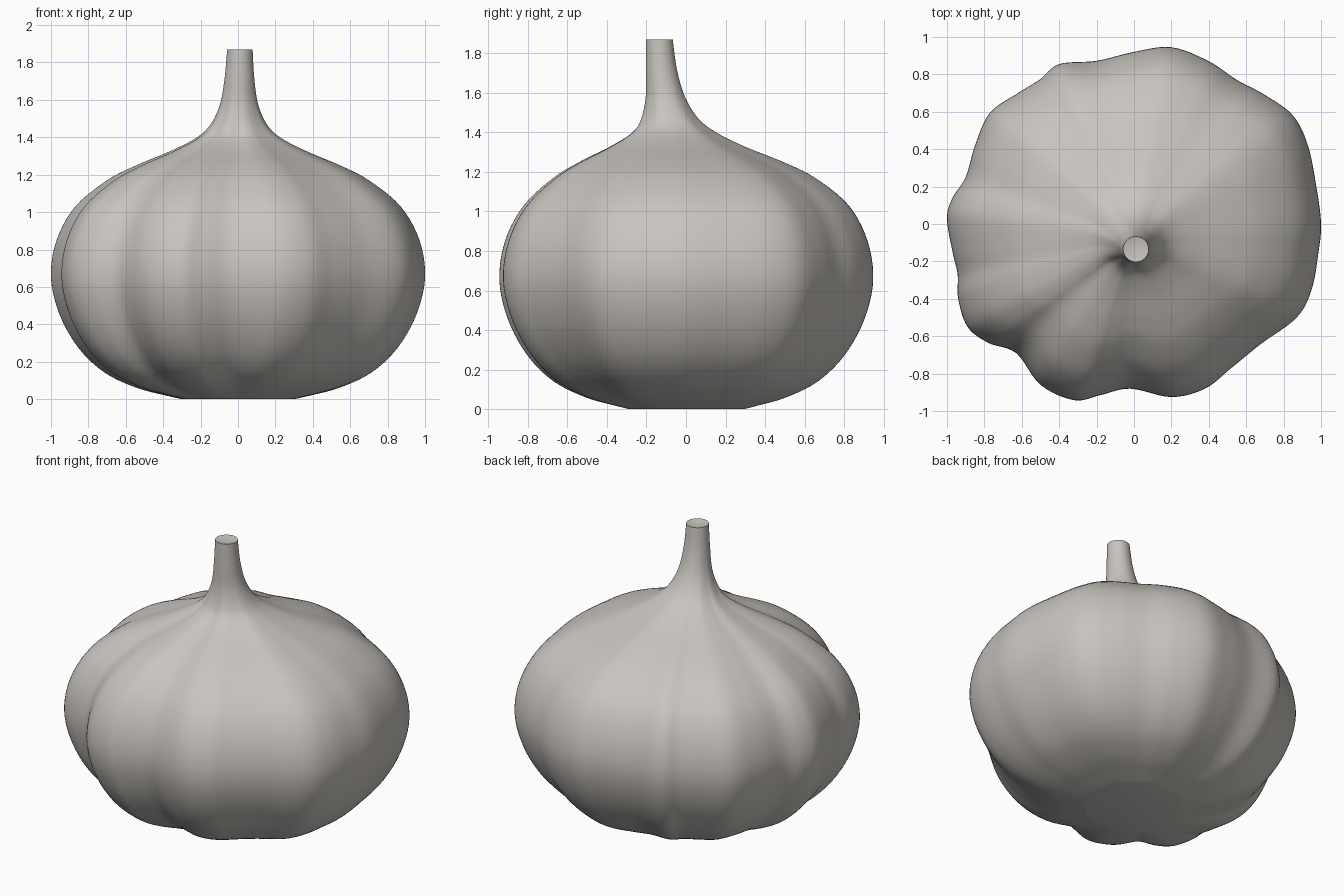
import bpy, bmesh, math

if "Cube" in bpy.data.objects:
    bpy.data.objects.remove(bpy.data.objects["Cube"])

# Lobed outline at the widest height, seen from above
OUTLINE = [(1, 0), (.975, .2), (.93, .42), (.85, .58), (.7, .69), (.55, .77), (.4, .87),
           (.2, .945), (0, .92), (-.2, .872), (-.4, .855), (-.5, .775), (-.62, .7),
           (-.77, .595), (-.85, .42), (-.9, .25), (-.97, .14), (-1, .03), (-.97, -.15),
           (-.943, -.27), (-.94, -.4), (-.89, -.55), (-.78, -.635), (-.63, -.69),
           (-.5, -.86), (-.32, -.942), (-.18, -.915), (-.02, -.88), (.2, -.925),
           (.38, -.88), (.52, -.77), (.68, -.64), (.87, -.5), (.95, -.35), (.985, -.16)]

# Rings: height, radius, centre y, lobe strength
PROFILE = [(0.0, .30, 0, .4), (.018, .38, 0, .8), (.06, .54, 0, 1.15), (.14, .71, 0, 1.2),
           (.27, .85, 0, 1.15), (.45, .953, 0, 1.05), (.65, 1.0, 0, 1), (.85, .97, 0, 1),
           (1.03, .87, 0, 1), (1.17, .70, -.01, 1), (1.25, .545, -.025, .95),
           (1.33, .355, -.045, .9), (1.40, .222, -.06, .7), (1.47, .150, -.083, .45),
           (1.58, .101, -.105, .2), (1.72, .079, -.125, .05), (1.87, .068, -.135, 0)]


def spline(points, steps, closed):
    """Smooth curve through the points."""
    n = len(points)
    pick = (lambda i: points[i % n]) if closed else (lambda i: points[max(0, min(n - 1, i))])
    out = []
    for i in range(n if closed else n - 1):
        p, q, r, s = (pick(i + k) for k in (-1, 0, 1, 2))
        for j in range(steps):
            t = j / steps
            out.append(tuple(b + .5 * t * (c - a + t * (2*a - 5*b + 4*c - d + t * (3*(b - c) + d - a)))
                             for a, b, c, d in zip(p, q, r, s)))
    if not closed:
        out.append(points[-1])
    return out


# Garlic bulb: lobed rings that shrink and lean into the stem
bm = bmesh.new()
outline = spline(OUTLINE, 6, True)
rings = []
for z, rad, cy, amp in spline(PROFILE, 5, False):
    cx = .01 * max(0, (z - 1.2) / .67)
    ring = []
    for x, y in outline:
        length = math.hypot(x, y)
        f = rad * (amp + (1 - amp) / length)
        ring.append(bm.verts.new((cx + f * x, cy + f * y, max(z, 0))))
    rings.append(ring)
n = len(outline)
for a, b in zip(rings, rings[1:]):
    for i in range(n):
        k = (i + 1) % n
        bm.faces.new((a[i], a[k], b[k], b[i]))

# Flat root base and slightly sunken cut stem tip
bm.faces.new(rings[0][::-1])
tip = bm.verts.new((.01, -.135, 1.855))
for i in range(n):
    bm.faces.new((rings[-1][i], rings[-1][(i + 1) % n], tip))

mesh = bpy.data.meshes.new("garlic_bulb")
bm.to_mesh(mesh)
bm.free()
bulb = bpy.data.objects.new("garlic_bulb", mesh)
bpy.context.collection.objects.link(bulb)

skin = bpy.data.materials.new("warm grey skin")
skin.diffuse_color = (.58, .55, .515, 1)
skin.use_nodes = True
skin.node_tree.nodes["Principled BSDF"].inputs["Base Color"].default_value = skin.diffuse_color
mesh.materials.append(skin)

bpy.context.view_layer.objects.active = bulb
bulb.select_set(True)
bpy.ops.object.shade_smooth_by_angle(angle=math.radians(40))
